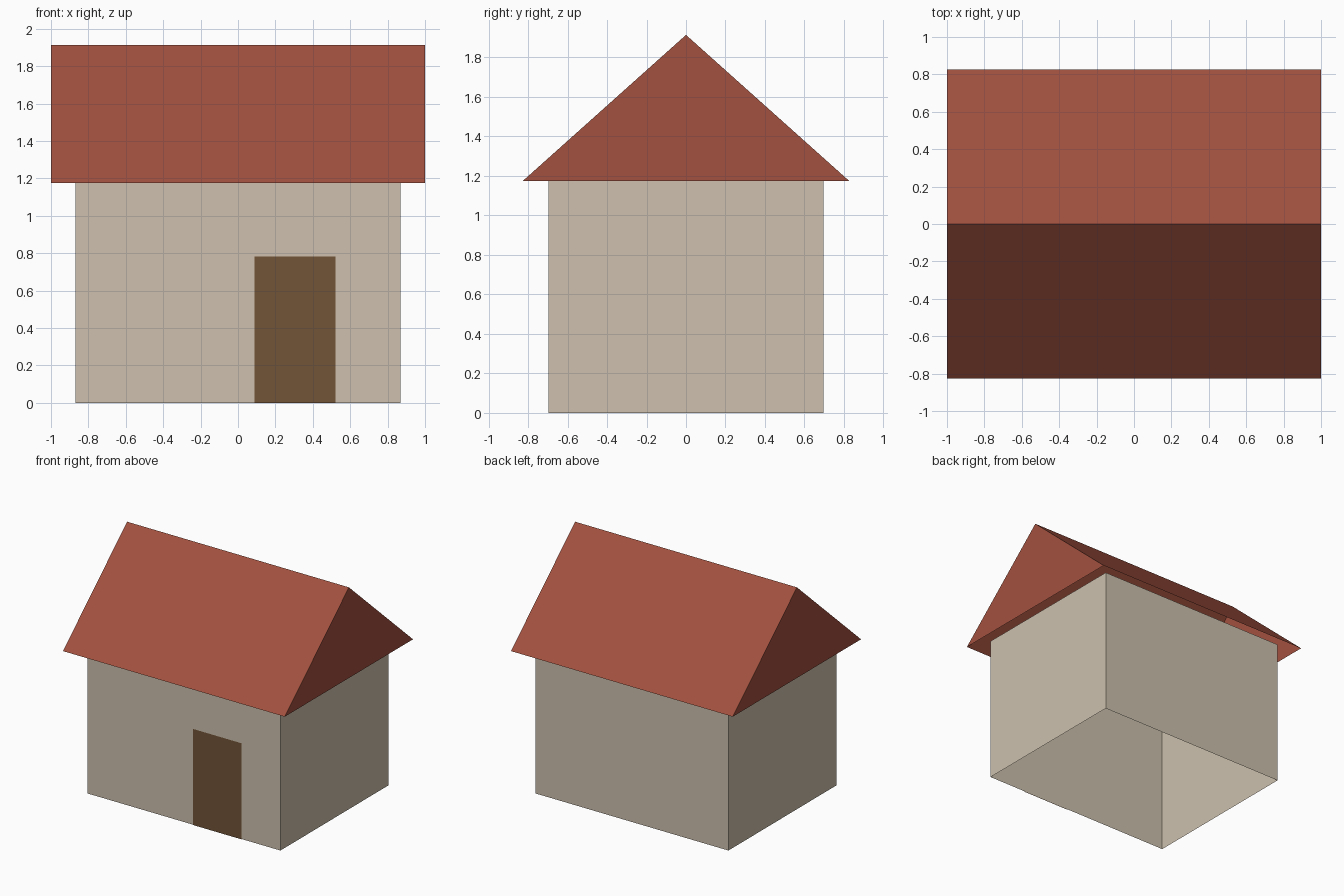
import bpy, bmesh
from mathutils import Matrix, Vector

if "Cube" in bpy.data.objects:
    bpy.data.objects.remove(bpy.data.objects["Cube"])


def finish(bm, name, color):
    """Turn a bmesh into a named, flat-shaded, coloured object."""
    mesh = bpy.data.meshes.new(name)
    bm.to_mesh(mesh)
    bm.free()
    mat = bpy.data.materials.new(name + "_color")
    mat.diffuse_color = (*color, 1.0)
    mat.use_nodes = True
    mat.node_tree.nodes["Principled BSDF"].inputs["Base Color"].default_value = mat.diffuse_color
    mesh.materials.append(mat)
    obj = bpy.data.objects.new(name, mesh)
    bpy.context.collection.objects.link(obj)
    return obj


def drop_faces(bm, test):
    faces = [f for f in bm.faces if test(f)]
    bmesh.ops.delete(bm, geom=faces, context='FACES')


# Walls: open shell, running a little way up inside the roof
WIDTH, DEPTH, HEIGHT = 1.74, 1.392, 1.217
bm = bmesh.new()
bmesh.ops.create_cube(bm, size=1.0, matrix=Matrix.Translation((0, 0, HEIGHT / 2))
                      @ Matrix.Diagonal((WIDTH, DEPTH, HEIGHT, 1)))
bm.normal_update()
drop_faces(bm, lambda f: abs(f.normal.z) > 0.9)
finish(bm, "walls", (0.61, 0.53, 0.42))

# Roof: gable triangle extruded along x, hollow underneath
EAVE, RIDGE, OVERHANG = 1.175, 1.914, 0.826
bm = bmesh.new()
profile = [(-OVERHANG, EAVE), (OVERHANG, EAVE), (0, RIDGE)]
gable = bm.faces.new([bm.verts.new((-1, y, z)) for y, z in profile])
end = bmesh.ops.extrude_face_region(bm, geom=[gable], use_keep_orig=True)
bmesh.ops.translate(bm, vec=Vector((2, 0, 0)),
                    verts=[v for v in end["geom"] if isinstance(v, bmesh.types.BMVert)])
bmesh.ops.recalc_face_normals(bm, faces=bm.faces)
drop_faces(bm, lambda f: all(v.co.z < EAVE + 0.01 for v in f.verts))
finish(bm, "roof", (0.36, 0.082, 0.05))

# Door: flat panel just in front of the front wall
X0, X1, TOP = 0.087, 0.522, 0.783
bm = bmesh.new()
corners = [(X0, 0), (X1, 0), (X1, TOP), (X0, TOP)]
bm.faces.new([bm.verts.new((x, -DEPTH / 2 - 0.005, z)) for x, z in corners])
finish(bm, "door", (0.17, 0.087, 0.039))
